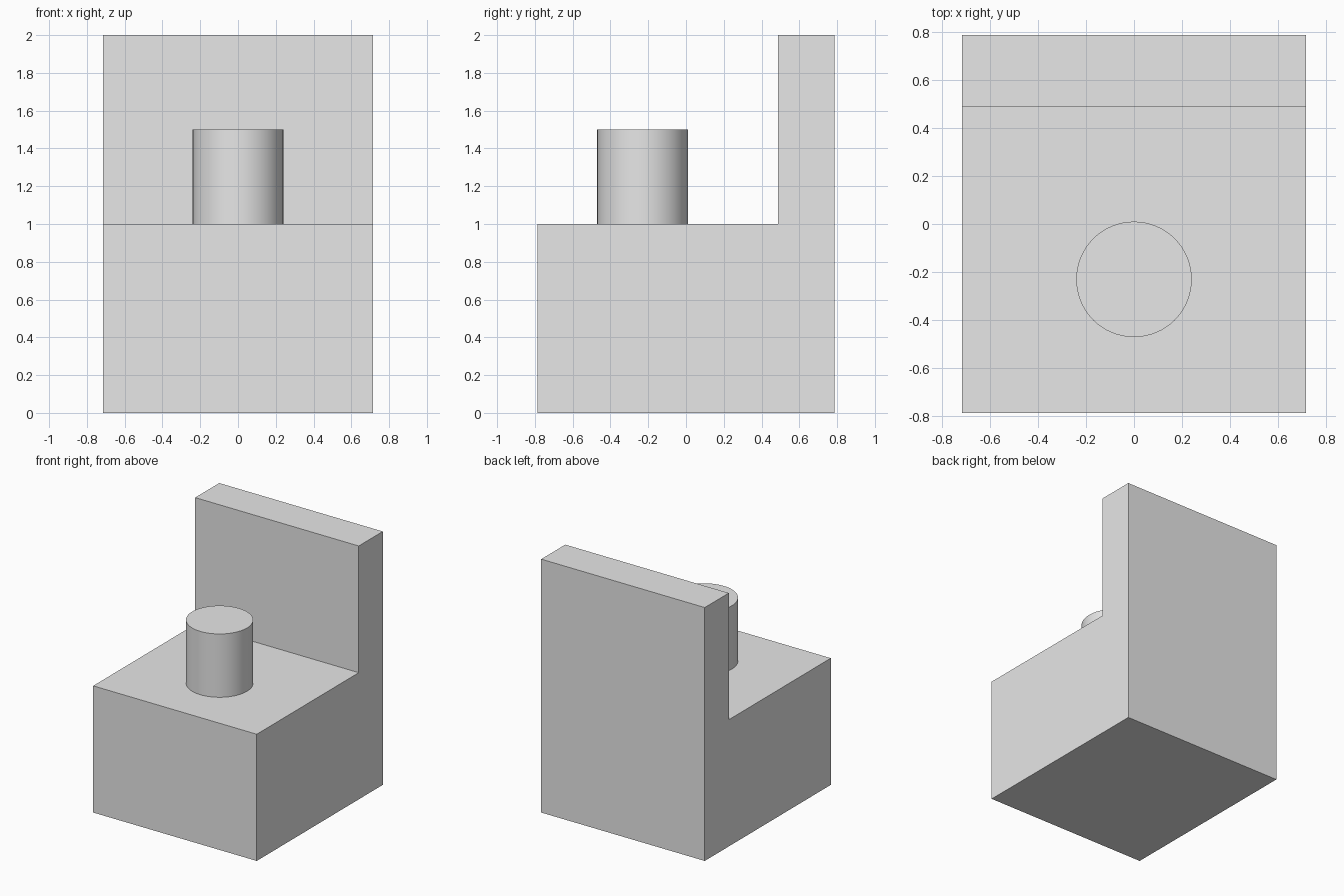
import bpy
import bmesh

default_cube = bpy.data.objects.get("Cube")
if default_cube:
    bpy.data.objects.remove(default_cube, do_unlink=True)

# Single plain grey
grey = bpy.data.materials.new("light_grey")
grey.use_nodes = True
colour = (0.8, 0.8, 0.8, 1)
grey.diffuse_color = colour
grey.node_tree.nodes["Principled BSDF"].inputs["Base Color"].default_value = colour

HALF_WIDTH = 0.714
HALF_DEPTH = 0.786
BACK_FRONT = 0.486
SEAT_HEIGHT = 1.0
TOTAL_HEIGHT = 2.0


def extruded_profile(name, profile, half_width):
    """Extrude a side profile of (y, z) points across x."""
    bm = bmesh.new()
    side = bm.faces.new([bm.verts.new((-half_width, y, z)) for y, z in profile])
    swept = bmesh.ops.extrude_face_region(bm, geom=[side], use_keep_orig=True)
    moved = [v for v in swept["geom"] if isinstance(v, bmesh.types.BMVert)]
    bmesh.ops.translate(bm, verts=moved, vec=(2 * half_width, 0, 0))
    bmesh.ops.recalc_face_normals(bm, faces=bm.faces)
    mesh = bpy.data.meshes.new(name)
    bm.to_mesh(mesh)
    bm.free()
    mesh.materials.append(grey)
    obj = bpy.data.objects.new(name, mesh)
    bpy.context.collection.objects.link(obj)
    return obj


# L-shaped block: deep base with an upright back panel
extruded_profile("base_and_back", [
    (-HALF_DEPTH, 0), (HALF_DEPTH, 0),
    (HALF_DEPTH, TOTAL_HEIGHT), (BACK_FRONT, TOTAL_HEIGHT),
    (BACK_FRONT, SEAT_HEIGHT), (-HALF_DEPTH, SEAT_HEIGHT),
], HALF_WIDTH)

# Round peg standing on the base
bpy.ops.mesh.primitive_cylinder_add(
    vertices=64, radius=0.24, depth=0.5, location=(0, -0.23, SEAT_HEIGHT + 0.25))
peg = bpy.context.object
peg.name = "round_peg"
peg.data.materials.append(grey)
bpy.ops.object.shade_smooth_by_angle()
